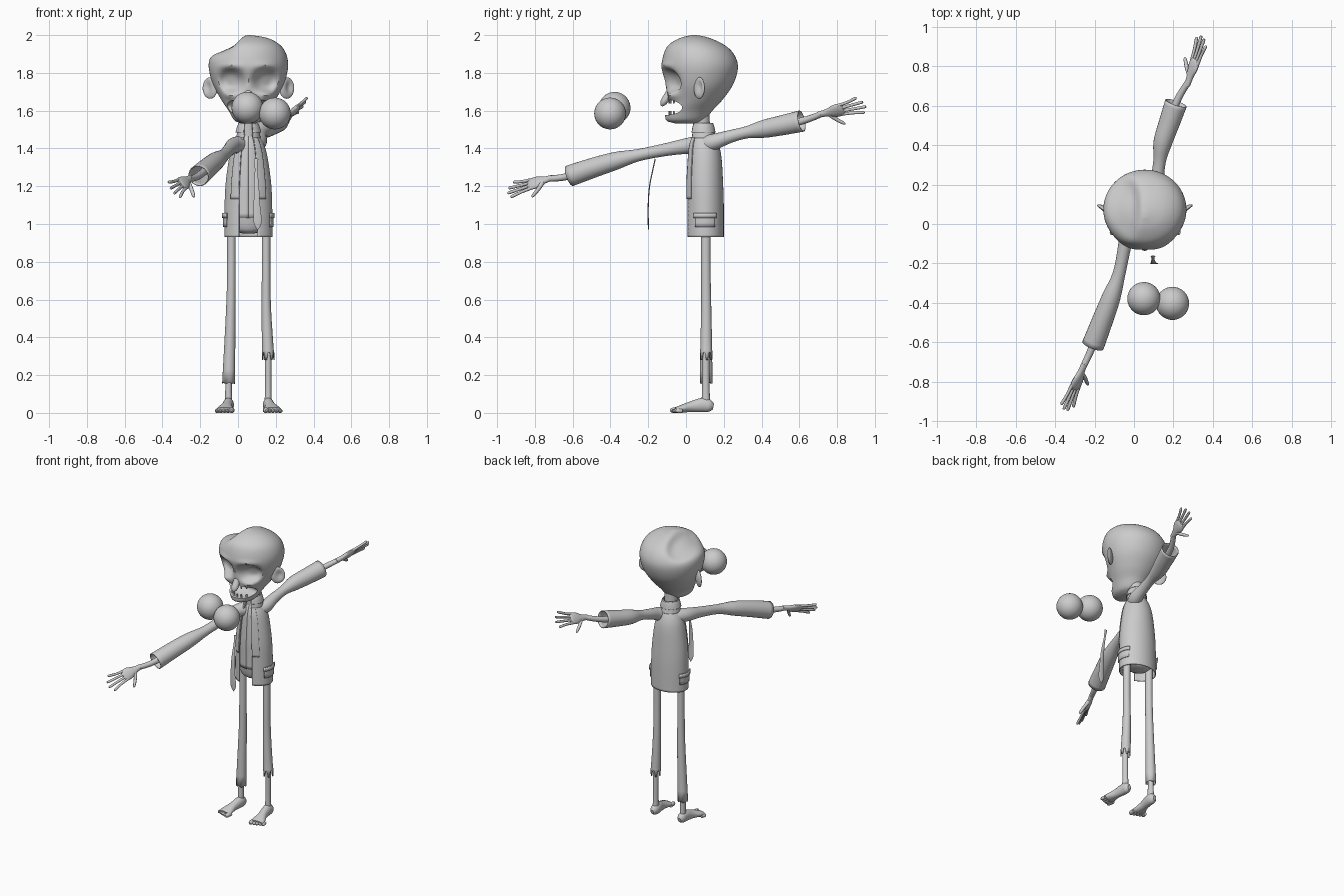
import bpy, bmesh, math
from mathutils import Vector, Matrix

if "Cube" in bpy.data.objects:
    bpy.data.objects.remove(bpy.data.objects["Cube"])

grey = bpy.data.materials.new("plain grey")
grey.use_nodes = True
grey.diffuse_color = (0.6, 0.6, 0.6, 1)
grey.node_tree.nodes["Principled BSDF"].inputs["Base Color"].default_value = (0.6, 0.6, 0.6, 1)

CX, CY = 0.055, 0.1  # body axis


def finish(name, bm, thick=0, angle=40):
    bmesh.ops.recalc_face_normals(bm, faces=bm.faces[:])
    me = bpy.data.meshes.new(name)
    bm.to_mesh(me)
    bm.free()
    me.materials.append(grey)
    ob = bpy.data.objects.new(name, me)
    bpy.context.collection.objects.link(ob)
    bpy.ops.object.select_all(action="DESELECT")
    ob.select_set(True)
    bpy.context.view_layer.objects.active = ob
    bpy.ops.object.shade_smooth_by_angle(angle=math.radians(angle))
    if thick:
        mod = ob.modifiers.new("cloth", "SOLIDIFY")
        mod.thickness = thick
    return ob


def sample(rows, k):
    """Smooth curve through rows of numbers."""
    out = []
    for i in range(len(rows) - 1):
        p = [rows[max(0, min(len(rows) - 1, i + j))] for j in (-1, 0, 1, 2)]
        for s in range(k):
            t = s / k
            out.append([0.5 * (2 * b + (c - a) * t + (2 * a - 5 * b + 4 * c - d) * t * t
                               + (3 * b - a - 3 * c + d) * t ** 3) for a, b, c, d in zip(*p)])
    return out + [list(rows[-1])]


def loft(rings, closed=True, caps=(True, True)):
    bm = bmesh.new()
    vs = [[bm.verts.new(p) for p in r] for r in rings]
    n = len(rings[0])
    for a, b in zip(vs, vs[1:]):
        for i in range(n if closed else n - 1):
            j = (i + 1) % n
            bm.faces.new((a[i], a[j], b[j], b[i]))
    for ring, cap in zip((vs[0], vs[-1]), caps):
        if cap and closed:
            bm.faces.new(ring)
    return bm


def tube(name, rows, hint=(0, 0, 1), n=16, k=4, caps=(True, True), thick=0, tear=0):
    """Rows are x, y, z, radius along hint, radius across."""
    rows = sample(rows, k)
    pts = [Vector(r[:3]) for r in rows]
    rings = []
    for i, r in enumerate(rows):
        t = (pts[min(i + 1, len(pts) - 1)] - pts[max(i - 1, 0)]).normalized()
        u = Vector(hint)
        u = (u - t * u.dot(t)).normalized()
        v = t.cross(u)
        rings.append([pts[i] + u * max(r[3], 0.001) * math.cos(a) + v * max(r[4], 0.001) * math.sin(a)
                      for a in (math.tau * j / n for j in range(n))])
    for j, p in enumerate(rings[-1]):
        p.z += tear * (j % 4 in (1, 2))
    return finish(name, loft(rings, caps=caps), thick)


def dent(bm, centre, radii, push, power=2):
    c, push = Vector(centre), Vector(push)
    for v in bm.verts:
        d = math.sqrt(sum(((v.co[i] - c[i]) / radii[i]) ** 2 for i in range(3)))
        v.co += push * math.exp(-d ** power)


def ball(name, centre, radii, turn=0, hollow=None):
    bm = bmesh.new()
    bmesh.ops.create_uvsphere(bm, u_segments=32, v_segments=20, radius=1)
    bmesh.ops.scale(bm, vec=radii, verts=bm.verts)
    if hollow:
        dent(bm, *hollow)
    bmesh.ops.rotate(bm, matrix=Matrix.Rotation(turn, 3, "Z"), verts=bm.verts)
    bmesh.ops.translate(bm, vec=centre, verts=bm.verts)
    return finish(name, bm)


# Head: height, front, back, half width
skull = [(1.533, -0.06, 0.06, 0.04), (1.55, -0.105, 0.10, 0.075), (1.60, -0.108, 0.14, 0.105),
         (1.66, -0.095, 0.195, 0.145), (1.74, -0.11, 0.25, 0.188), (1.83, -0.128, 0.275, 0.21),
         (1.90, -0.118, 0.253, 0.20), (1.95, -0.09, 0.20, 0.165), (1.985, -0.03, 0.125, 0.10),
         (2.0, 0.03, 0.06, 0.012)]
rings = [[(CX + w * math.sin(a), (f + b) / 2 - (b - f) / 2 * math.cos(a), z)
          for a in (math.tau * j / 72 for j in range(72))] for z, f, b, w in sample(skull, 7)]
bm = loft(rings)
for side in (-1, 1):
    dent(bm, (CX + side * 0.09, -0.09, 1.76), (0.066, 0.09, 0.062), (0, 0.055, 0), 4)      # eye sockets
    dent(bm, (CX + side * 0.09, -0.1, 1.835), (0.06, 0.06, 0.02), (0, -0.012, 0))           # brows
    dent(bm, (CX + side * 0.085, -0.07, 1.685), (0.04, 0.05, 0.025), (side * 0.01, -0.02, 0))  # cheeks
dent(bm, (-0.06, 0.08, 1.94), (0.085, 0.15, 0.1), (0.025, 0, -0.045), 4)                    # skull dent
head = finish("head", bm)
cutter = ball("mouth_cutter", (CX, -0.1, 1.618), (0.2, 0.095, 0.042))
cut = head.modifiers.new("mouth", "BOOLEAN")
cut.operation, cut.object = "DIFFERENCE", cutter
bpy.context.view_layer.objects.active = head
bpy.ops.object.modifier_apply(modifier=cut.name)
bpy.data.objects.remove(cutter)
bpy.ops.object.select_all(action="DESELECT")
head.select_set(True)
bpy.ops.object.shade_smooth_by_angle(angle=math.radians(40))

tube("nose", [(CX, -0.06, 1.75, 0.015, 0.015), (CX, -0.09, 1.69, 0.022, 0.02),
              (CX, -0.118, 1.645, 0.022, 0.018), (CX, -0.13, 1.625, 0.006, 0.006)], hint=(1, 0, 0))
for side, word in ((-1, "right"), (1, "left")):
    ball(word + "_ear", (CX + side * 0.203, 0.07, 1.72), (0.047, 0.015, 0.057), side * 0.6,
         ((side * 0.012, -0.015, 0.005), (0.022, 0.02, 0.032), (0, 0.016, 0)))
for i in range(-2, 3):
    x, y = CX + i * 0.028, -0.088 + 0.006 * i * i
    for word, base, tip in (("upper", 1.665, 1.637), ("lower", 1.565, 1.597)):
        tube(word + "_tooth", [(x, y, base, 0.009, 0.006), (x, y, tip, 0.005, 0.004)],
             hint=(1, 0, 0), n=8, k=1)

# Loose eyeballs
ball("right_eyeball", (0.05, -0.378, 1.615), (0.084,) * 3)
ball("left_eyeball", (0.195, -0.402, 1.585), (0.084,) * 3)

# Torso and open coat: height, centre y, half width, half depth
coat = [(0.93, 0.1, 0.127, 0.1), (1.1, 0.1, 0.126, 0.1), (1.22, 0.098, 0.12, 0.098),
        (1.35, 0.098, 0.102, 0.09), (1.42, 0.095, 0.083, 0.078), (1.475, 0.092, 0.052, 0.055)]


def wrap(name, rows, a0, a1, low=0, high=2, grow=0.0, thick=0.005, n=48):
    """Part of a cloth shell between two angles, counted from the front."""
    rings = [[(CX + (rx + grow) * math.sin(a), y - (ry + grow) * math.cos(a), z)
              for a in (a0 + (a1 - a0) * j / n for j in range(n + 1))]
             for z, y, rx, ry in sample(rows, 8) if low <= z <= high]
    return finish(name, loft(rings, closed=False), thick)


GAP = 0.4
wrap("coat", coat, GAP, math.tau - GAP)
wrap("shirt", coat, 0, math.tau, low=1.03, grow=-0.012)
wrap("collar", [(1.455, 0.092, 0.06, 0.062), (1.5, 0.09, 0.052, 0.054), (1.535, 0.09, 0.05, 0.052),
                (1.515, 0.09, 0.06, 0.06), (1.485, 0.09, 0.068, 0.066)], GAP, math.tau - GAP)
for side, word in ((-1, "right"), (1, "left")):
    wrap(word + "_lapel", coat, side * GAP, side * (GAP + 0.4), low=1.12, high=1.46, grow=0.006, n=8)
    wrap(word + "_pocket", coat, side * 1.05, side * 2.1, low=0.98, high=1.06, grow=0.007, n=16)
    wrap(word + "_pocket_flap", coat, side * 1.0, side * 2.15, low=1.03, high=1.065, grow=0.012, n=16)
tube("neck", [(CX, 0.09, 1.42, 0.045, 0.045), (CX, 0.085, 1.5, 0.042, 0.042),
              (CX, 0.08, 1.6, 0.045, 0.045)], hint=(1, 0, 0), n=24)
tube("trouser_waist", [(CX, CY, 0.95, 0.03, 0.04), (CX, CY, 0.975, 0.09, 0.07),
                       (CX, CY, 1.07, 0.112, 0.088)], hint=(1, 0, 0), n=32)

# Tie, hanging in the air in front of the chest
tube("tie", [(0.096, -0.163, 1.345, 0.012, 0.003), (0.096, -0.175, 1.29, 0.007, 0.003),
             (0.098, -0.193, 1.2, 0.013, 0.003), (0.1, -0.2, 1.1, 0.017, 0.003),
             (0.104, -0.2, 1.01, 0.021, 0.003), (0.104, -0.199, 0.97, 0.002, 0.002)],
     hint=(1, 0, 0), n=8)


# Legs and bare feet
def leg(word, side, x, knee_x, hem, hem_x, hem_r, tear, toe_x):
    tube(word + "_trouser_leg", [(x, 0.105, 1.0, 0.023, 0.025), (x, 0.105, 0.75, 0.023, 0.025),
                                 (knee_x, 0.107, 0.55, 0.025, 0.027),
                                 (hem_x, 0.107, hem, hem_r, hem_r)],
         hint=(1, 0, 0), n=24, caps=(True, False), thick=0.004, tear=tear)
    tube(word + "_shin", [(hem_x, 0.105, hem + 0.1, 0.019, 0.02), (hem_x, 0.105, 0.15, 0.017, 0.019),
                          (hem_x, 0.105, 0.04, 0.02, 0.024)], hint=(1, 0, 0))
    step = toe_x - hem_x
    foot = [(0, 0.145, 0.033, 0.012, 0.015), (0, 0.125, 0.037, 0.026, 0.032),
            (0.05, 0.09, 0.042, 0.029, 0.038), (0.45, 0.03, 0.033, 0.029, 0.029),
            (0.85, -0.025, 0.022, 0.043, 0.02), (1, -0.055, 0.017, 0.044, 0.013)]
    tube(word + "_foot", [(hem_x + step * f[0], *f[1:]) for f in foot], hint=(1, 0, 0), n=20)
    for i in range(5):
        tx = toe_x + side * (i - 2) * 0.019
        r = 0.014 if i == 0 else 0.011
        end = -0.084 + 0.007 * i
        tube(f"{word}_toe", [(tx, -0.035 + 0.004 * i, r, r, r), (tx + side * 0.004, end + 0.012, r, r, r),
                             (tx + side * 0.005, end, r, r * 0.4, r * 0.4)], hint=(1, 0, 0), n=10, k=3)


leg("right", -1, -0.035, -0.038, 0.155, -0.05, 0.034, 0.006, -0.07)
leg("left", 1, 0.149, 0.15, 0.28, 0.16, 0.033, 0.04, 0.183)


# Arms, sleeves and hands
def hand(word, wrist, tip, lateral):
    w = Vector(wrist)
    d = (Vector(tip) - w).normalized()
    s = Vector(lateral)
    s = (s - d * s.dot(d)).normalized()

    def at(along, across, ru, rv):
        return (*(w + d * along + s * across), ru, rv)
    tube(word + "_palm", [at(-0.02, 0, 0.016, 0.015), at(0.03, 0, 0.022, 0.015), at(0.075, 0, 0.038, 0.016),
                          at(0.11, 0, 0.037, 0.013), at(0.125, 0, 0.025, 0.006)], hint=s)
    for i, length in enumerate((0.225, 0.245, 0.24, 0.215)):
        o = 1.5 - i
        tube(word + "_finger", [at(0.095, o * 0.019, 0.009, 0.009), at(0.16, o * 0.024, 0.008, 0.008),
                                at(length - 0.01, o * 0.032, 0.008, 0.008),
                                at(length, o * 0.033, 0.003, 0.003)], hint=s.cross(d), n=10, k=3)
    tube(word + "_thumb", [at(0.035, 0.01, 0.013, 0.012), at(0.06, 0.05, 0.011, 0.01),
                           at(0.09, 0.085, 0.009, 0.008), at(0.098, 0.094, 0.003, 0.003)],
         hint=s.cross(d), n=10, k=3)


def arm(word, path, wrist, tip, lateral):
    radii = (0.05, 0.043, 0.034, 0.032, 0.047, 0.053, 0.057)
    tube(word + "_sleeve", [(*p, r, r) for p, r in zip(path, radii)], n=24,
         caps=(True, False), thick=0.005)
    tube(word + "_forearm", [(*path[4], 0.025, 0.025), (*path[6], 0.019, 0.019),
                             (*wrist, 0.016, 0.016)])
    hand(word, wrist, tip, lateral)


arm("right", [(0.03, 0.1, 1.42), (-0.02, 0.02, 1.415), (-0.045, -0.1, 1.395), (-0.075, -0.25, 1.365),
              (-0.115, -0.37, 1.335), (-0.16, -0.49, 1.298), (-0.208, -0.615, 1.255)],
    (-0.258, -0.725, 1.24), (-0.348, -0.945, 1.175), (0.6, -0.1, -0.75))
arm("left", [(0.08, 0.1, 1.42), (0.11, 0.15, 1.435), (0.118, 0.23, 1.462), (0.13, 0.32, 1.485),
             (0.145, 0.41, 1.503), (0.178, 0.51, 1.523), (0.213, 0.612, 1.545)],
    (0.275, 0.72, 1.583), (0.35, 0.95, 1.635), (-0.5, 0.2, -0.75))
